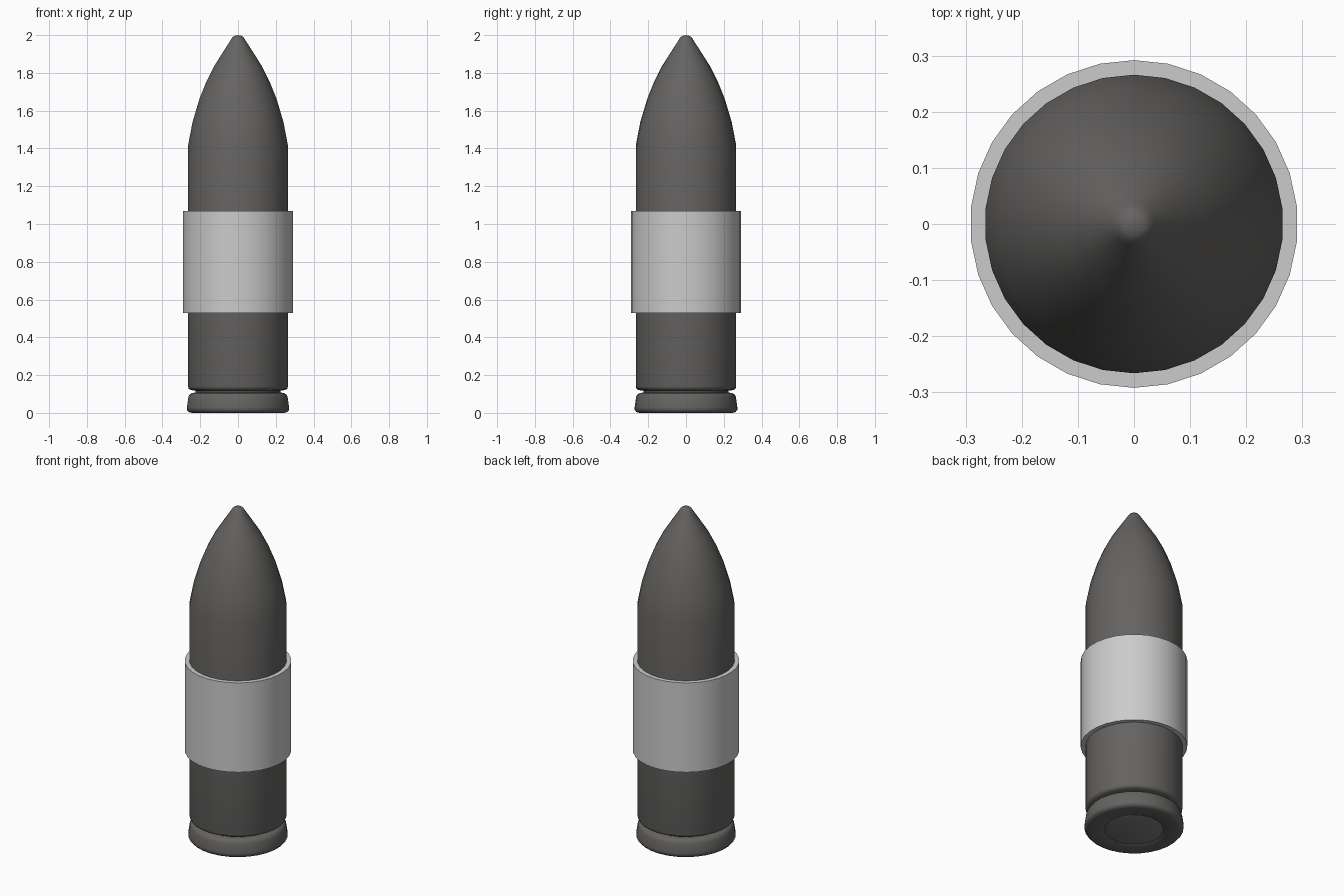
import bpy, bmesh, math

if "Cube" in bpy.data.objects:
    bpy.data.objects.remove(bpy.data.objects["Cube"])

SIDES = 30


def material(name, v):
    m = bpy.data.materials.new(name)
    m.diffuse_color = (v, v * 0.97, v * 0.94, 1)
    m.use_nodes = True
    m.node_tree.nodes["Principled BSDF"].inputs["Base Color"].default_value = m.diffuse_color
    return m


def lathe(name, profile, closed=False, mat=None, angle=35):
    """Revolve (radius, z) points around z; radius 0 makes a pole."""
    bm = bmesh.new()
    rings = []
    for r, z in profile:
        if r == 0:
            rings.append([bm.verts.new((0, 0, z))] * SIDES)
        else:
            rings.append([bm.verts.new((r * math.cos(a), r * math.sin(a), z))
                          for a in (math.pi / 2 + math.tau * i / SIDES for i in range(SIDES))])
    pairs = list(zip(rings, rings[1:]))
    if closed:
        pairs.append((rings[-1], rings[0]))
    for lo, hi in pairs:
        for i in range(SIDES):
            j = (i + 1) % SIDES
            bm.faces.new(list(dict.fromkeys((lo[i], lo[j], hi[j], hi[i]))))
    bmesh.ops.recalc_face_normals(bm, faces=bm.faces)
    me = bpy.data.meshes.new(name)
    bm.to_mesh(me)
    bm.free()
    ob = bpy.data.objects.new(name, me)
    bpy.context.collection.objects.link(ob)
    if mat:
        me.materials.append(mat)
    bpy.ops.object.select_all(action='DESELECT')
    ob.select_set(True)
    bpy.context.view_layer.objects.active = ob
    bpy.ops.object.shade_smooth_by_angle(angle=math.radians(angle))
    return ob


dark = material("dark_metal", 0.13)
primer_grey = material("primer_metal", 0.2)

# Casing with base rim, extraction groove and pointed nose
lathe("shell_body", [
    (0.16, 0.004), (0.165, 0.0), (0.245, 0.0), (0.262, 0.004), (0.272, 0.016),
    (0.272, 0.03), (0.264, 0.085), (0.258, 0.097), (0.245, 0.105), (0.225, 0.108),
    (0.225, 0.117), (0.25, 0.121), (0.262, 0.127), (0.266, 0.14),
    (0.266, 1.415), (0.242, 1.54), (0.206, 1.66), (0.168, 1.755), (0.127, 1.836),
    (0.08, 1.91), (0.038, 1.975), (0.031, 1.987), (0.02, 1.996), (0, 2.0)],
    mat=dark, angle=60)

# Primer disc in the base
lathe("primer", [(0, 0.002), (0.155, 0.002), (0.16, 0.004)], mat=primer_grey)

# Lighter sleeve around the middle
lathe("sleeve_band", [(0.292, 0.53), (0.292, 1.07), (0.265, 1.07), (0.265, 0.53)],
      closed=True)
